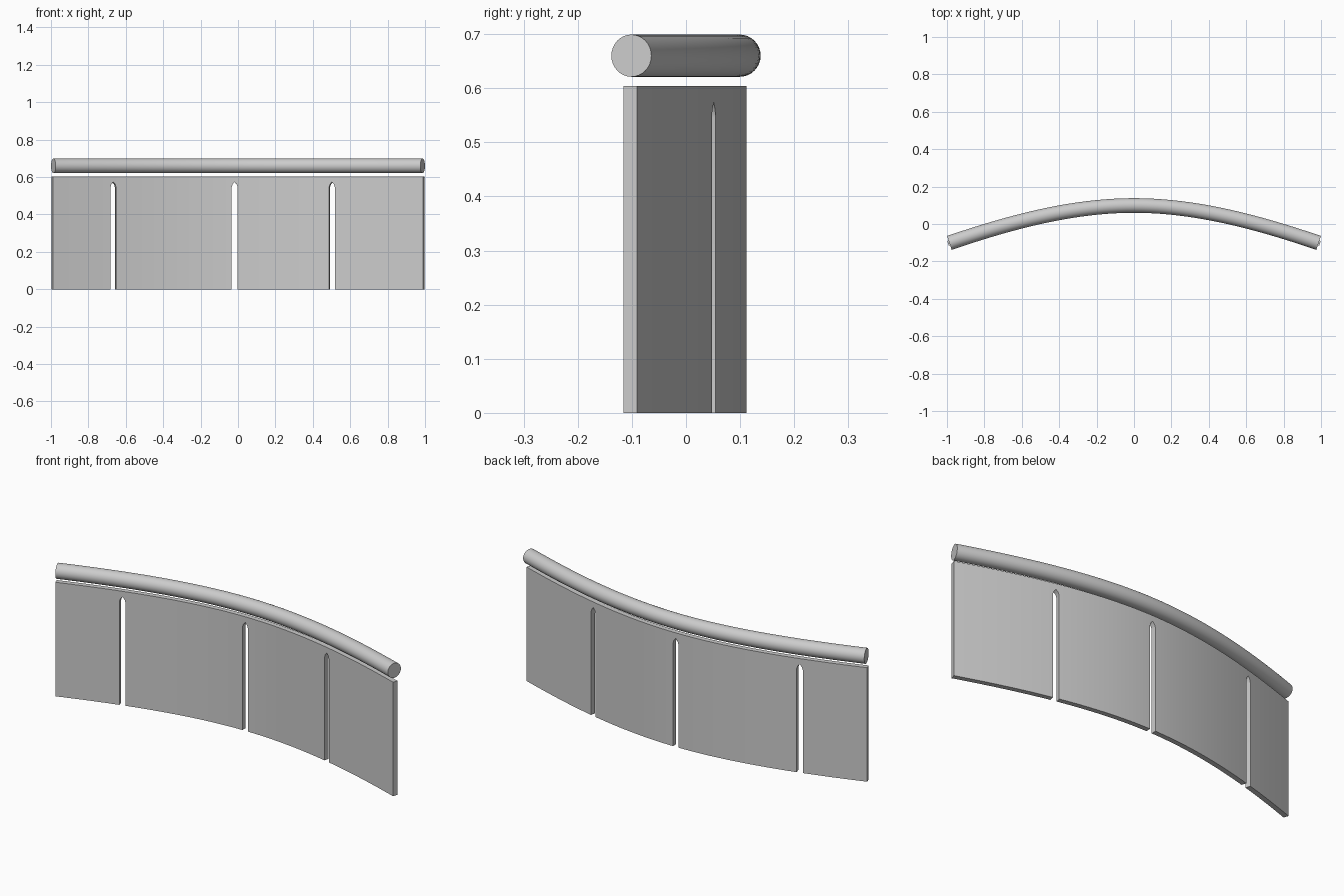
import bpy, bmesh, math
from mathutils import Matrix, Vector

cube = bpy.data.objects.get("Cube")
if cube:
    bpy.data.objects.remove(cube, do_unlink=True)

grey = bpy.data.materials.new("light grey")
grey.use_nodes = True
colour = (0.6, 0.6, 0.6, 1)
grey.diffuse_color = colour
grey.node_tree.nodes["Principled BSDF"].inputs["Base Color"].default_value = colour

SEGMENTS = 48


def arc(x):
    """Plan-view bow shared by the wall and the rail."""
    t = abs(x) / 0.987
    return 0.099 - 0.264 * t ** 2 + 0.064 * t ** 3


def frame(x):
    """Point on the bow, and the direction across it."""
    d = 0.001
    tangent = Vector((2 * d, arc(x + d) - arc(x - d), 0)).normalized()
    return Vector((x, arc(x), 0)), Vector((-tangent.y, tangent.x, 0))


def sweep(name, section, end):
    """Sweep a closed (across, height) section along the bow."""
    bm = bmesh.new()
    rings = []
    for i in range(SEGMENTS + 1):
        p, across = frame(end * (2 * i / SEGMENTS - 1))
        rings.append([bm.verts.new(p + across * a + Vector((0, 0, z)))
                      for a, z in section])
    n = len(section)
    for r, s in zip(rings, rings[1:]):
        for j in range(n):
            k = (j + 1) % n
            bm.faces.new((r[j], r[k], s[k], s[j]))
    bm.faces.new(rings[0])
    bm.faces.new(rings[-1])
    return finish(name, bm)


def finish(name, bm):
    bmesh.ops.recalc_face_normals(bm, faces=bm.faces)
    mesh = bpy.data.meshes.new(name)
    bm.to_mesh(mesh)
    bm.free()
    mesh.materials.append(grey)
    obj = bpy.data.objects.new(name, mesh)
    bpy.context.collection.objects.link(obj)
    return obj


def slot_cutter(x):
    """Pointed-arch prism set square to the bow."""
    half = [(0.016, -0.1), (0.016, 0.545), (0.011, 0.561)]
    outline = half + [(0, 0.574)] + [(-a, z) for a, z in reversed(half)]
    bm = bmesh.new()
    face = bm.faces.new([bm.verts.new((a, -0.06, z)) for a, z in outline])
    out = bmesh.ops.extrude_face_region(bm, geom=[face])
    moved = [v for v in out["geom"] if isinstance(v, bmesh.types.BMVert)]
    bmesh.ops.translate(bm, verts=moved, vec=(0, 0.12, 0))
    p, across = frame(x)
    turn = math.atan2(-across.x, across.y)
    bm.transform(Matrix.Translation(p) @ Matrix.Rotation(turn, 4, "Z"))
    cutter = finish("slot_cutter", bm)
    cutter.hide_render = True
    return cutter


def smooth(obj):
    bpy.ops.object.select_all(action="DESELECT")
    obj.select_set(True)
    bpy.context.view_layer.objects.active = obj
    bpy.ops.object.shade_smooth_by_angle(angle=math.radians(30))


# Curved wall with three slots open at the bottom
T, TOP = 0.0132, 0.604
wall = sweep("curved_wall", [(-T, 0), (T, 0), (T, TOP), (-T, TOP)], 0.994)
for x in (-0.67, -0.018, 0.505):
    cutter = slot_cutter(x)
    cut = wall.modifiers.new("slot", "BOOLEAN")
    cut.operation = "DIFFERENCE"
    cut.solver = "EXACT"
    cut.object = cutter
    bpy.context.view_layer.objects.active = wall
    bpy.ops.object.modifier_apply(modifier=cut.name)
    bpy.data.objects.remove(cutter, do_unlink=True)
smooth(wall)

# Round rail floating just above the wall
R, SIDES = 0.039, 32
circle = [(R * math.cos(2 * math.pi * i / SIDES),
           0.66 + R * math.sin(2 * math.pi * i / SIDES)) for i in range(SIDES)]
smooth(sweep("top_rail", circle, 0.987))
